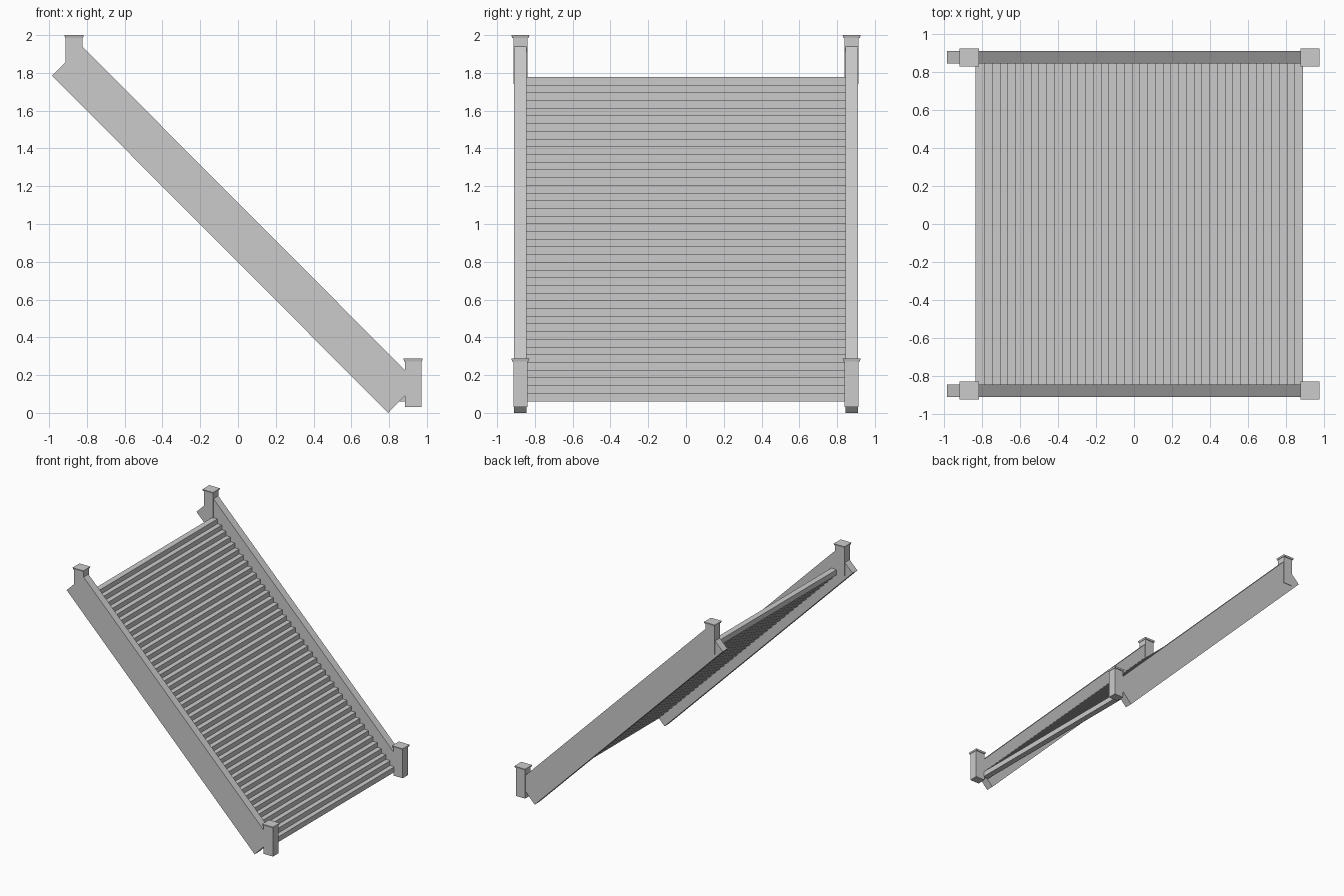
import bpy
import bmesh
from mathutils import Matrix, Vector

cube = bpy.data.objects.get("Cube")
if cube:
    bpy.data.objects.remove(cube, do_unlink=True)

GREY = (0.6, 0.6, 0.6, 1.0)
stone = bpy.data.materials.new("light_grey_stone")
stone.use_nodes = True
stone.diffuse_color = GREY
stone.node_tree.nodes["Principled BSDF"].inputs["Base Color"].default_value = GREY


def finish(name, bm):
    bmesh.ops.recalc_face_normals(bm, faces=bm.faces)
    mesh = bpy.data.meshes.new(name)
    bm.to_mesh(mesh)
    bm.free()
    mesh.materials.append(stone)
    obj = bpy.data.objects.new(name, mesh)
    bpy.context.collection.objects.link(obj)
    return obj


def add_box(bm, low, high):
    low, high = Vector(low), Vector(high)
    matrix = Matrix.Translation((low + high) / 2) @ Matrix.Diagonal((*(high - low), 1))
    return bmesh.ops.create_cube(bm, size=1, matrix=matrix)["verts"]


# Flight of overlapping box steps, rising toward -x
STEPS, DEPTH, THICK = 42, 0.05, 0.045
X_LOW, X_HIGH, Z_LOW, Z_HIGH = -0.835, 0.89, 0.06, 1.777
run = (X_HIGH - X_LOW - DEPTH) / (STEPS - 1)
rise = (Z_HIGH - Z_LOW - THICK) / (STEPS - 1)
bm = bmesh.new()
for i in range(STEPS):
    front = X_HIGH - i * run
    base = Z_LOW + i * rise
    add_box(bm, (front - DEPTH, -0.85, base), (front, 0.85, base + THICK))
finish("steps", bm)


# Sloping side boards with square-cut ends
def side_board(name, y_in, y_out):
    profile = [(0.795, 0.0), (0.95, 0.16), (-0.827, 1.942), (-0.985, 1.785)]
    bm = bmesh.new()
    face = bm.faces.new([bm.verts.new((x, y_in, z)) for x, z in profile])
    extruded = bmesh.ops.extrude_face_region(bm, geom=[face])["geom"]
    verts = [v for v in extruded if isinstance(v, bmesh.types.BMVert)]
    bmesh.ops.translate(bm, verts=verts, vec=(0, y_out - y_in, 0))
    finish(name, bm)


# Square post with a thin overhanging cap that tapers down to the shaft
def post(name, x, y, bottom, top):
    shaft, lip = 0.044, 0.051
    bm = bmesh.new()
    add_box(bm, (x - shaft, y - shaft * 0.85, bottom), (x + shaft, y + shaft * 0.85, top - 0.01))
    cap = add_box(bm, (x - lip, y - lip * 0.93, top - 0.014), (x + lip, y + lip * 0.93, top))
    for v in cap:
        if v.co.z < top - 0.01:
            v.co.x = x + (v.co.x - x) * 0.93
            v.co.y = y + (v.co.y - y) * 0.93
    finish(name, bm)


for side, label in ((-1, "front"), (1, "back")):
    side_board(label + "_side_board", side * 0.845, side * 0.91)
    post(label + "_lower_post", 0.927, side * 0.877, 0.03, 0.287)
    post(label + "_upper_post", -0.868, side * 0.877, 1.742, 2.0)
